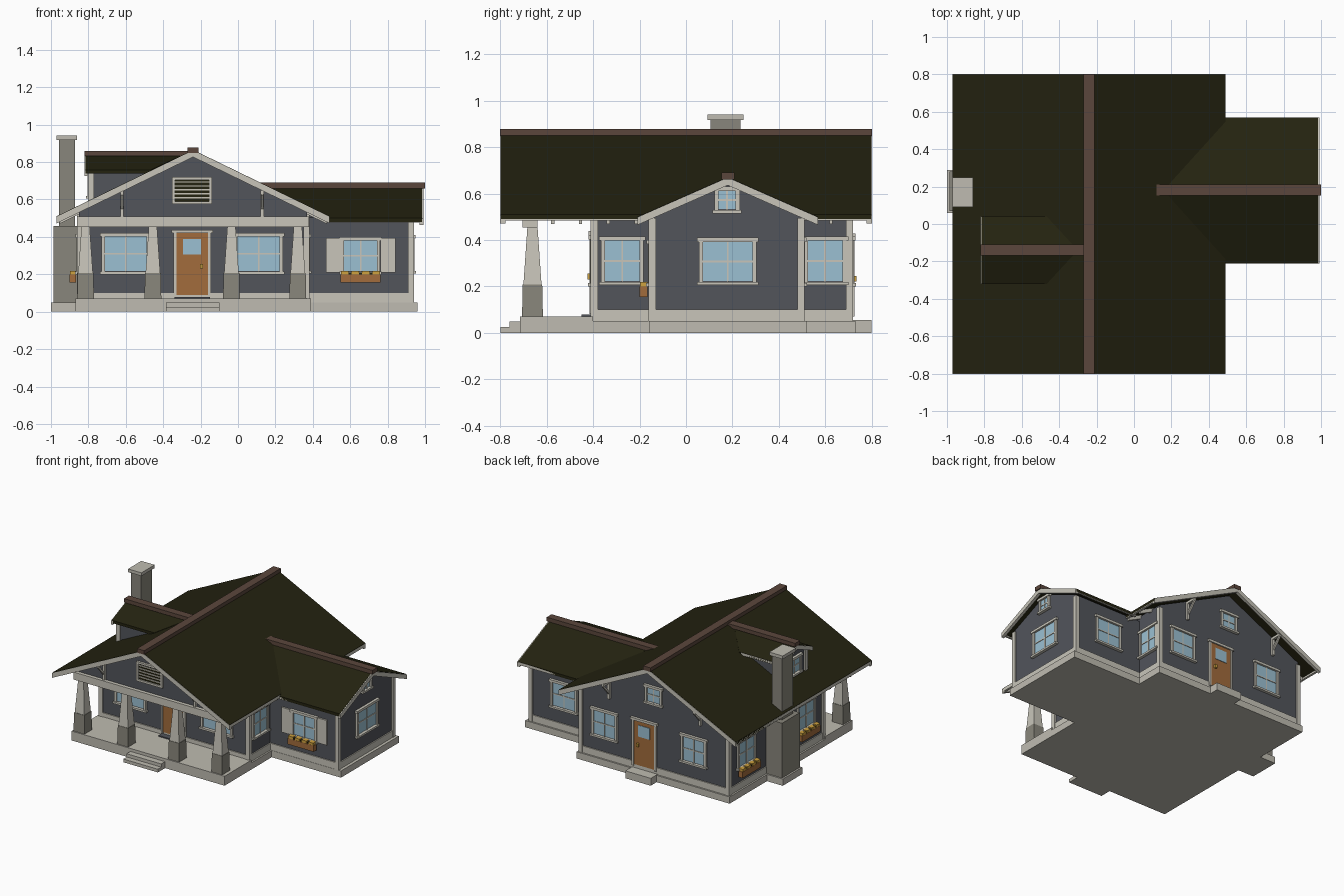
import bpy, bmesh

cube = bpy.data.objects.get("Cube")
if cube:
    bpy.data.objects.remove(cube, do_unlink=True)


def material(name, r, g, b):
    m = bpy.data.materials.new(name)
    m.use_nodes = True
    m.diffuse_color = (r, g, b, 1)
    node = next(n for n in m.node_tree.nodes if n.type == 'BSDF_PRINCIPLED')
    node.inputs["Base Color"].default_value = (r, g, b, 1)
    node.inputs["Roughness"].default_value = 0.8
    return m


ROOF = material("dark olive shingle", .017, .016, .005)
WALL = material("slate siding", .085, .09, .105)
TRIM = material("cream trim", .58, .56, .49)
CONCRETE = material("pale concrete", .52, .5, .44)
STONE = material("grey stone", .25, .24, .2)
GLASS = material("window glass", .33, .53, .65)
WOOD = material("orange wood", .36, .15, .045)
RIDGE = material("brown ridge", .105, .062, .045)
GOLD = material("gold", .62, .36, .05)


def build(name, solids, mat):
    """Each solid is a (bottom ring, top ring) pair of matching point lists."""
    bm = bmesh.new()
    for low, high in solids:
        a = [bm.verts.new(p) for p in low]
        b = [bm.verts.new(p) for p in high]
        n = len(a)
        bm.faces.new(a[::-1])
        bm.faces.new(b)
        for i in range(n):
            j = (i + 1) % n
            bm.faces.new((a[i], a[j], b[j], b[i]))
    bmesh.ops.recalc_face_normals(bm, faces=bm.faces)
    me = bpy.data.meshes.new(name)
    bm.to_mesh(me)
    bm.free()
    me.materials.append(mat)
    ob = bpy.data.objects.new(name, me)
    bpy.context.collection.objects.link(ob)
    return ob


def box(x0, x1, y0, y1, z0, z1, taper=0):
    def ring(z, t):
        return [(x0 + t, y0 + t, z), (x1 - t, y0 + t, z), (x1 - t, y1 - t, z), (x0 + t, y1 - t, z)]
    return ring(z0, 0), ring(z1, taper)


def prism(profile, axis, a, b):
    """Extrude a (horizontal, z) profile along x or y."""
    def ring(c):
        return [(c, h, z) if axis == 'x' else (h, c, z) for h, z in profile]
    return ring(a), ring(b)


# A face is (normal axis, sign, wall position); u runs along the wall, n outward
def on(face, u0, u1, n0, n1, z0, z1):
    axis, s, w = face
    a, b = sorted((w + s * n0, w + s * n1))
    return box(a, b, u0, u1, z0, z1) if axis == 'x' else box(u0, u1, a, b, z0, z1)


L, R, F, B = -.85, .37, -.40, .71            # main body
WE, WF, WB = .93, -.15, .50                  # wing
RX, RZ, SLOPE = -.24, .865, .486             # main ridge
FRONT, BACK = ('y', -1, F), ('y', 1, B)
EAST, WEST = ('x', 1, R), ('x', -1, L)
WING_F, WING_B, WING_E = ('y', -1, WF), ('y', 1, WB), ('x', 1, WE)
GABLE, DORMER = ('y', -1, -.68), ('x', -1, -.79)


def window(name, face, c, w, z0, z1):
    h, t = w / 2, .018
    m = (z0 + z1) / 2
    build(name + "_glass", [on(face, c - h + t, c + h - t, -.005, .005, z0 + t, z1 - t)], GLASS)
    build(name + "_frame", [
        on(face, c - h, c - h + t, 0, .014, z0, z1), on(face, c + h - t, c + h, 0, .014, z0, z1),
        on(face, c - h - .008, c + h + .008, 0, .02, z1 - t, z1),
        on(face, c - h - .008, c + h + .008, 0, .022, z0, z0 + .014),
        on(face, c - .004, c + .004, 0, .009, z0, z1),
        on(face, c - h, c + h, 0, .009, m - .004, m + .004)], TRIM)


def door(name, face, c, z0):
    z1 = z0 + .33
    build(name, [on(face, c - .085, c + .085, 0, .01, z0, z1)], WOOD)
    build(name + "_glass", [on(face, c - .048, c + .048, 0, .014, z1 - .115, z1 - .03)], GLASS)
    build(name + "_handle", [on(face, c + .042, c + .058, 0, .025, z0 + .14, z0 + .165)], GOLD)
    build(name + "_frame", [on(face, c - .1, c - .085, 0, .016, z0 - .01, z1),
                            on(face, c + .085, c + .1, 0, .016, z0 - .01, z1),
                            on(face, c - .11, c + .11, 0, .02, z1, z1 + .018)], TRIM)


def flower_box(name, face, c):
    build(name, [on(face, c - .108, c + .108, .015, .05, .155, .2)], WOOD)
    build(name + "_leaves", [on(face, c - .1, c + .1, .02, .045, .2, .21)], ROOF)
    build(name + "_flowers", [on(face, c + k * .056 - .02, c + k * .056 + .02, .016, .049, .198, .218)
                              for k in (-1.5, -.5, .5, 1.5)], GOLD)


# Foundation, porch and steps
build("foundation", [box(-.87, .39, -.41, .73, 0, .05), box(.38, .96, -.16, .52, 0, .05),
                     box(-1, -.86, .06, .29, 0, .05)], CONCRETE)
build("porch_floor", [box(-.87, .39, -.715, F, 0, .07)], CONCRETE)
build("front_steps", [box(-.385, -.1, -.76, -.71, 0, .048), box(-.385, -.1, -.8, -.755, 0, .024)], CONCRETE)
build("back_step", [box(-.27, -.06, .72, .8, 0, .055)], CONCRETE)

# Walls
slope_top = [(R, .54), (RX, .838), (L, .54)]
build("main_walls", [prism([(L, .05), (R, .05)] + slope_top, 'y', F, B)], WALL)
build("porch_gable", [prism([(L, .495), (R, .495)] + slope_top, 'y', -.68, F)], WALL)
build("wing_walls", [prism([(WF, .05), (WB, .05), (WB, .505), (.18, .648), (WF, .505)], 'x', .3, WE)], WALL)
build("dormer_walls", [prism([(-.28, .57), (0, .57), (0, .755), (-.14, .815), (-.28, .755)], 'x', -.79, -.38)], WALL)
build("base_trim", [box(L - .008, R + .008, F - .008, B + .008, .05, .1),
                    box(.3, WE + .008, WF - .008, WB + .008, .05, .1)], TRIM)


def corner(x, y, z0, z1, sx, sy):
    xs, ys = sorted((x + sx * .011, x - sx * .02)), sorted((y + sy * .011, y - sy * .02))
    return box(*xs, *ys, z0, z1)


build("corner_boards",
      [corner(x, y, .05, .52, sx, sy) for x, sx in ((L, -1), (R, 1)) for y, sy in ((F, -1), (B, 1))]
      + [corner(WE, y, .05, .495, 1, s) for y, s in ((WF, -1), (WB, 1))]
      + [corner(-.79, y, .58, .745, -1, s) for y, s in ((-.28, -1), (0, 1))], TRIM)


# Roofs: a plan polygon lifted onto a slope, with barge boards at the gable ends
def slab(plan, height, top=0, thick=.02):
    return ([(x, y, height(x, y) + top - thick) for x, y in plan],
            [(x, y, height(x, y) + top) for x, y in plan])


def main_z(x, y):
    return RZ - SLOPE * abs(x - RX)


def wing_z(x, y):
    return .672 - .44 * abs(y - .18)


def dormer_z(x, y):
    return .836 - .43 * abs(y + .14)


def rect(x0, x1, y0, y1):
    return [(x0, y0), (x1, y0), (x1, y1), (x0, y1)]


EAVES = (-.97, .49)
build("main_roof", [slab(rect(RX, e, -.798, .798), main_z) for e in EAVES], ROOF)
build("main_barge_boards", [slab(rect(RX, e, y - .011, y + .011), main_z, -.002, .036)
                            for e in EAVES for y in (-.79, .79)], TRIM)
build("main_fascia", [box(e - .008, e + .008, -.79, .79, .485, .508) for e in (-.962, .482)], TRIM)
build("main_ridge", [box(-.27, -.21, -.803, .803, .848, .878)], RIDGE)

WING_EAVES = (-.21, .57)
build("wing_roof", [slab([(.16, .18), (.985, .18), (.985, e), (.49, e)], wing_z) for e in WING_EAVES], ROOF)
build("wing_barge_boards", [slab(rect(.97, .992, .18, e), wing_z, -.002, .034) for e in WING_EAVES], TRIM)
build("wing_fascia", [box(.46, .98, e - .007, e + .007, .478, .499) for e in (-.203, .563)], TRIM)
build("wing_ridge", [box(.12, 1, .153, .21, .66, .69)], RIDGE)

DORMER_EAVES = (-.32, .04)
build("dormer_roof", [slab([(-.3, -.14), (-.815, -.14), (-.815, e), (-.466, e)], dormer_z)
                      for e in DORMER_EAVES], ROOF)
build("dormer_barge_boards", [slab(rect(-.82, -.805, -.14, e), dormer_z, -.002, .03) for e in DORMER_EAVES], TRIM)
build("dormer_fascia", [box(-.81, -.48, e - .006, e + .006, .738, .758) for e in (-.314, .034)], TRIM)
build("dormer_ridge", [box(-.822, -.27, -.168, -.11, .832, .86)], RIDGE)

# Rafter tails under the long eaves
tails = []
for i in range(11):
    y = -.575 + i * .12
    for s in (-1, 1):
        tails.append(slab(rect(RX + s * .6, RX + s * .715, y - .007, y + .007), main_z, -.018, .03))
build("rafter_tails", tails, TRIM)

# Gable braces, front and back
braces = []
for x in (-.62, .13):
    for wall, s in ((-.68, -1), (.71, 1)):
        tip = wall + s * .085
        braces += [on(('y', s, wall), x - .009, x + .009, 0, .018, .51, .645),
                   on(('y', s, wall), x - .009, x + .009, 0, .085, .63, .648),
                   prism([(wall, .53), (wall, .55), (tip, .645), (tip, .625)], 'x', x - .007, x + .007)]
build("gable_braces", braces, TRIM)

# Porch columns and beam
COLUMNS = (-.815, -.455, -.035, .32)
build("column_bases", [box(x - .045, x + .045, -.707, -.617, .07, .208, .003) for x in COLUMNS], STONE)
build("column_shafts", [box(x - .039, x + .039, -.701, -.623, .208, .455, .017) for x in COLUMNS], TRIM)
build("porch_beam", [box(-.86, .38, -.706, -.64, .453, .508)], TRIM)

# Chimney
build("chimney", [box(-.987, -.855, .07, .28, .05, .458), box(-.956, -.872, .105, .235, .45, .92)], STONE)
build("chimney_cap", [box(-.97, -.86, .092, .248, .918, .942)], CONCRETE)

# Windows
for name, face, c, w, z0, z1 in (
        ("front_window_a", FRONT, -.6, .26, .2, .42), ("front_window_b", FRONT, .11, .26, .2, .42),
        ("wing_front_window", WING_F, .655, .21, .2, .4), ("wing_side_window", WING_E, .18, .25, .205, .41),
        ("wing_attic_window", WING_E, .177, .11, .515, .63), ("wing_back_window", WING_B, .65, .22, .2, .41),
        ("east_window_front", EAST, -.275, .185, .205, .415), ("east_window_back", EAST, .6, .185, .205, .415),
        ("west_window_front", WEST, -.19, .21, .2, .415), ("west_window_back", WEST, .51, .21, .2, .415),
        ("back_window_a", BACK, .17, .21, .2, .415), ("back_window_b", BACK, -.565, .21, .2, .415),
        ("back_attic_window", BACK, -.235, .14, .56, .7), ("dormer_window", DORMER, -.14, .15, .605, .745)):
    window(name, face, c, w, z0, z1)
build("shutters", [on(WING_F, c - .04, c + .04, 0, .012, .21, .395) for c in (.51, .803)], TRIM)
flower_box("wing_flower_box", WING_F, .655)
flower_box("west_flower_box_front", WEST, -.19)
flower_box("west_flower_box_back", WEST, .51)

# Doors
door("front_door", FRONT, -.245, .09)
door("back_door", BACK, -.16, .08)
build("doormat", [box(-.34, -.15, -.45, -.405, .07, .078)], WALL)

# Gable vent
build("vent_back", [on(GABLE, -.345, -.145, 0, .006, .58, .715)], ROOF)
build("vent_frame", [on(GABLE, a, b, 0, .016, c, d) for a, b, c, d in (
    (-.352, -.336, .575, .72), (-.154, -.138, .575, .72),
    (-.352, -.138, .575, .59), (-.352, -.138, .705, .72))], TRIM)
build("vent_slats", [on(GABLE, -.34, -.15, 0, .012, .606 + i * .021, .613 + i * .021) for i in range(5)], TRIM)
